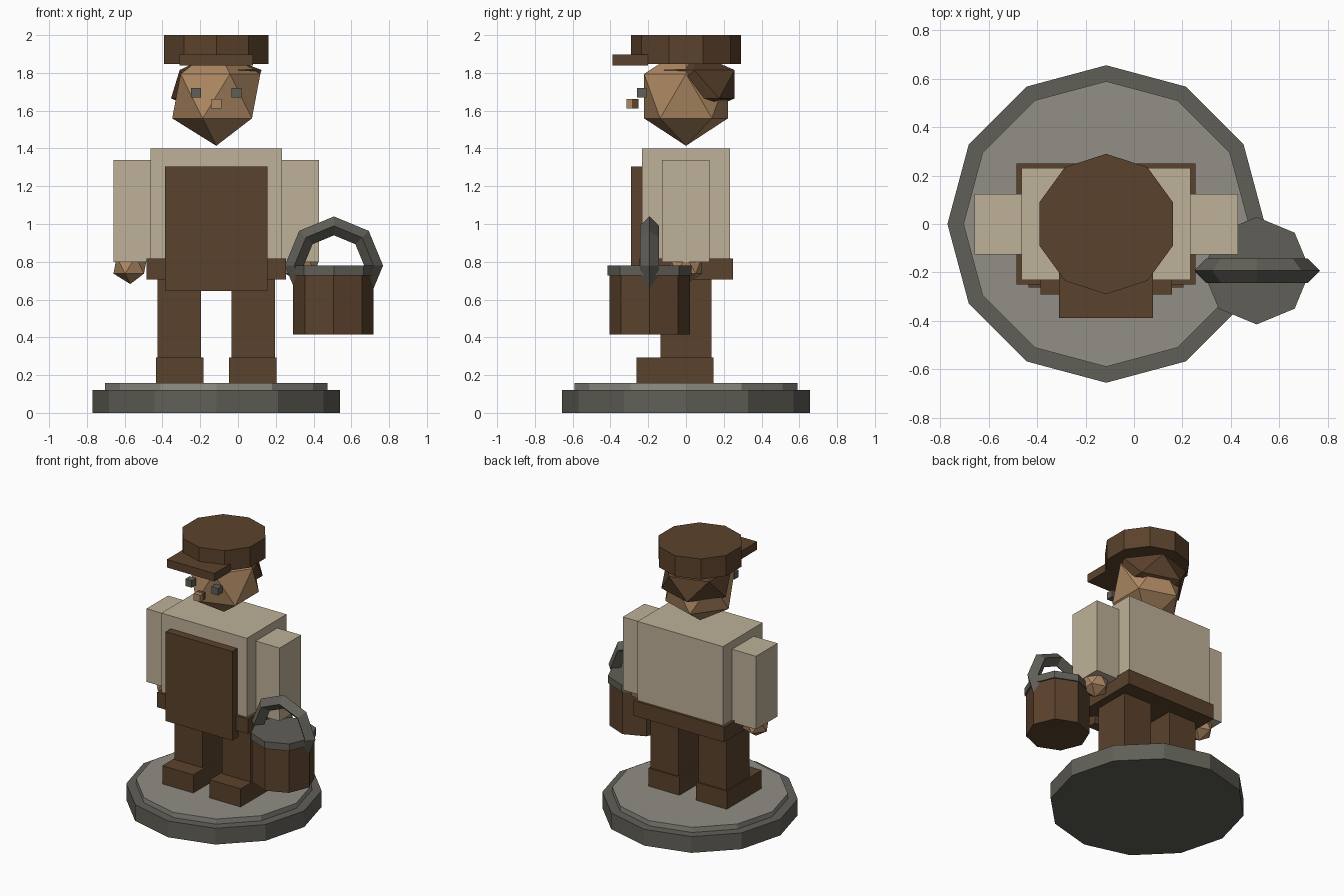
import bpy, bmesh, math
from mathutils import Matrix

if "Cube" in bpy.data.objects:
    bpy.data.objects.remove(bpy.data.objects["Cube"])

CX = -0.115  # figure's centre line


def mat(name, r, g, b):
    def lin(c):
        c /= 255
        return c / 12.92 if c < 0.04045 else ((c + 0.055) / 1.055) ** 2.4
    m = bpy.data.materials.new(name)
    m.diffuse_color = (lin(r), lin(g), lin(b), 1)
    m.use_nodes = True
    m.node_tree.nodes["Principled BSDF"].inputs["Base Color"].default_value = m.diffuse_color
    return m


BROWN = mat("brown", 91, 66, 44)
CREAM = mat("cream cloth", 190, 177, 153)
SKIN = mat("skin", 175, 137, 99)
DARK = mat("dark grey", 97, 95, 87)
STONE = mat("light stone", 145, 142, 133)


def finish(name, bm, m):
    bmesh.ops.recalc_face_normals(bm, faces=bm.faces)
    me = bpy.data.meshes.new(name)
    bm.to_mesh(me)
    bm.free()
    me.materials.append(m)
    ob = bpy.data.objects.new(name, me)
    bpy.context.collection.objects.link(ob)
    return ob


def box(name, x, y, z, m):
    """Box from (min, max) pairs."""
    bm = bmesh.new()
    c = [(a + b) / 2 for a, b in (x, y, z)]
    s = [b - a for a, b in (x, y, z)]
    bmesh.ops.create_cube(bm, size=1, matrix=Matrix.Translation(c) @ Matrix.Diagonal((*s, 1)))
    return finish(name, bm, m)


def prism(name, n, r, x, y, z0, z1, m):
    """Upright prism with corners on the y axis."""
    bm = bmesh.new()
    ring = [bm.verts.new((x + r * math.sin(2 * math.pi * i / n),
                          y + r * math.cos(2 * math.pi * i / n), z0)) for i in range(n)]
    f = bm.faces.new(ring)
    top = bmesh.ops.extrude_face_region(bm, geom=[f])["geom"]
    bmesh.ops.translate(bm, vec=(0, 0, z1 - z0),
                        verts=[v for v in top if isinstance(v, bmesh.types.BMVert)])
    return finish(name, bm, m)


def ball(name, loc, r, m):
    """Twenty-sided ball with radii r."""
    bm = bmesh.new()
    bmesh.ops.create_icosphere(bm, subdivisions=1, radius=1,
                               matrix=Matrix.Translation(loc) @ Matrix.Diagonal((*r, 1)))
    return finish(name, bm, m)


def ring(name, loc, major, minor, n, k, m):
    """Faceted ring standing in the xz plane."""
    bm = bmesh.new()
    rows = []
    for i in range(n):
        a = 2 * math.pi * i / n
        row = []
        for j in range(k):
            b = 2 * math.pi * j / k
            d = major + minor * math.cos(b)
            row.append(bm.verts.new((loc[0] + d * math.cos(a),
                                     loc[1] + minor * math.sin(b),
                                     loc[2] + d * math.sin(a))))
        rows.append(row)
    for i in range(n):
        p, q = rows[i], rows[(i + 1) % n]
        for j in range(k):
            bm.faces.new((p[j], q[j], q[(j + 1) % k], p[(j + 1) % k]))
    return finish(name, bm, m)


# Plinth
prism("base", 12, 0.656, CX, 0, 0, 0.12, DARK)
prism("base_top", 12, 0.59, CX, 0, 0.11, 0.158, STONE)

# Limbs on both sides
for side, s in (("left", -1), ("right", 1)):
    def span(a, b):
        return tuple(sorted((CX + s * a, CX + s * b)))
    box(side + "_boot", span(0.067, 0.32), (-0.262, 0.145), (0.157, 0.292), BROWN)
    box(side + "_leg", span(0.08, 0.311), (-0.135, 0.135), (0.28, 0.76), BROWN)
    box(side + "_arm", span(0.273, 0.544), (-0.127, 0.125), (0.80, 1.34), CREAM)
    ball(side + "_hand", (CX + s * 0.455, 0, 0.782), (0.1, 0.1, 0.1), SKIN)
    box(side + "_eye", span(0.081, 0.133), (-0.26, -0.209), (1.669, 1.721), DARK)

# Body
box("hips", (CX - 0.37, CX + 0.37), (-0.25, 0.25), (0.706, 0.817), BROWN)
box("torso", (CX - 0.349, CX + 0.349), (-0.232, 0.232), (0.76, 1.4), CREAM)
box("apron", (CX - 0.272, CX + 0.272), (-0.291, -0.22), (0.646, 1.305), BROWN)

# Head
ball("head", (CX, 0, 1.677), (0.261, 0.261, 0.263), SKIN)
ball("hair", (CX, 0.0425, 1.74), (0.268, 0.253, 0.168), BROWN)
box("nose", (CX - 0.027, CX + 0.027), (-0.315, -0.286), (1.612, 1.663), SKIN)
box("nose_back", (CX - 0.027, CX + 0.027), (-0.286, -0.252), (1.612, 1.663), BROWN)

# Cap
prism("cap", 10, 0.29, CX, 0, 1.848, 2.0, BROWN)
box("cap_brim", (CX - 0.194, CX + 0.194), (-0.389, -0.2), (1.838, 1.897), BROWN)

# Bucket
prism("bucket", 8, 0.213, 0.505, -0.193, 0.414, 0.73, BROWN)
prism("bucket_rim", 8, 0.222, 0.507, -0.193, 0.728, 0.78, DARK)
ring("bucket_handle", (0.508, -0.193, 0.78), 0.21, 0.05, 8, 4, DARK)
